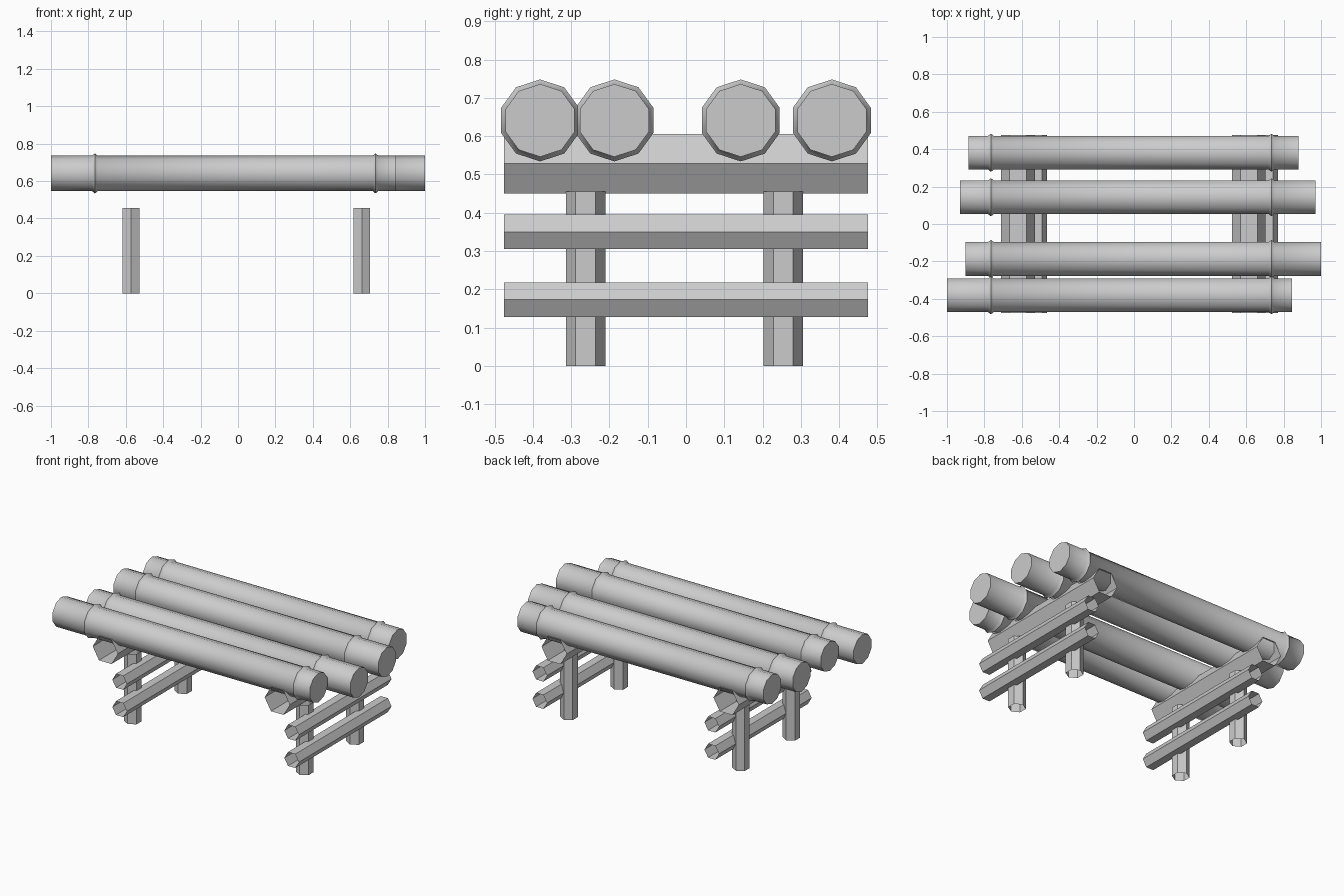
import bpy
import math
from mathutils import Matrix

cube = bpy.data.objects.get("Cube")
if cube:
    bpy.data.objects.remove(cube, do_unlink=True)

GREY = (0.6, 0.6, 0.6, 1.0)
mat = bpy.data.materials.new("plain_grey")
mat.use_nodes = True
mat.diffuse_color = GREY
mat.node_tree.nodes["Principled BSDF"].inputs["Base Color"].default_value = GREY

TO_X = Matrix.Rotation(math.pi / 2, 4, "Y")
TO_Y = Matrix.Rotation(-math.pi / 2, 4, "X")
UPRIGHT = Matrix.Rotation(math.pi / 2, 4, "Z")


def pole(name, profile, sides, turn, location, capped=False, smooth=False):
    """Sweep (distance along axis, radius) pairs into a straight round pole."""
    verts, faces = [], []
    for along, radius in profile:
        for i in range(sides):
            a = math.tau * i / sides
            verts.append((radius * math.cos(a), radius * math.sin(a), along))
    for ring in range(len(profile) - 1):
        for i in range(sides):
            j = (i + 1) % sides
            a, b = ring * sides, (ring + 1) * sides
            faces.append((a + i, a + j, b + j, b + i))
    if capped:
        last = (len(profile) - 1) * sides
        faces.append(tuple(reversed(range(sides))))
        faces.append(tuple(range(last, last + sides)))
    mesh = bpy.data.meshes.new(name)
    mesh.from_pydata(verts, [], faces)
    mesh.transform(turn)
    mesh.materials.append(mat)
    obj = bpy.data.objects.new(name, mesh)
    obj.location = location
    bpy.context.collection.objects.link(obj)
    if smooth:
        bpy.ops.object.select_all(action="DESELECT")
        obj.select_set(True)
        bpy.context.view_layer.objects.active = obj
        bpy.ops.object.shade_smooth_by_angle(angle=math.radians(45))
    return obj


# Top logs: staggered lengths, each with two raised joints
LOG_R, JOINT_R, JOINT_W = 0.095, 0.107, 0.015
logs = [(-0.381, -1.0, 0.845), (-0.187, -0.9, 1.0),
        (0.143, -0.93, 0.97), (0.381, -0.885, 0.88)]
for n, (y, start, end) in enumerate(logs, 1):
    profile = [(start, LOG_R)]
    for joint in (-0.765, 0.735):
        profile += [(joint - JOINT_W, LOG_R), (joint, JOINT_R), (joint + JOINT_W, LOG_R)]
    profile.append((end, LOG_R))
    pole(f"top_log_{n}", profile, 10, TO_X, (0, y, 0.641), capped=True, smooth=True)

# Trestles: hollow hexagonal legs, support beam and two rails
HALF = 0.475
for side, x in (("right", -0.572), ("left", 0.662)):
    for place, y in (("front", -0.262), ("back", 0.254)):
        pole(f"{side}_{place}_leg", [(0, 0.052), (0.455, 0.052)], 6, UPRIGHT, (x, y, 0))
    pole(f"{side}_support_beam", [(-HALF, 0.09), (HALF, 0.09)], 6, TO_Y, (x - 0.048, 0, 0.528))
    for level, z in (("upper", 0.35), ("lower", 0.173)):
        pole(f"{side}_{level}_rail", [(-HALF, 0.052), (HALF, 0.052)], 6, TO_Y, (x + 0.055, 0, z))
